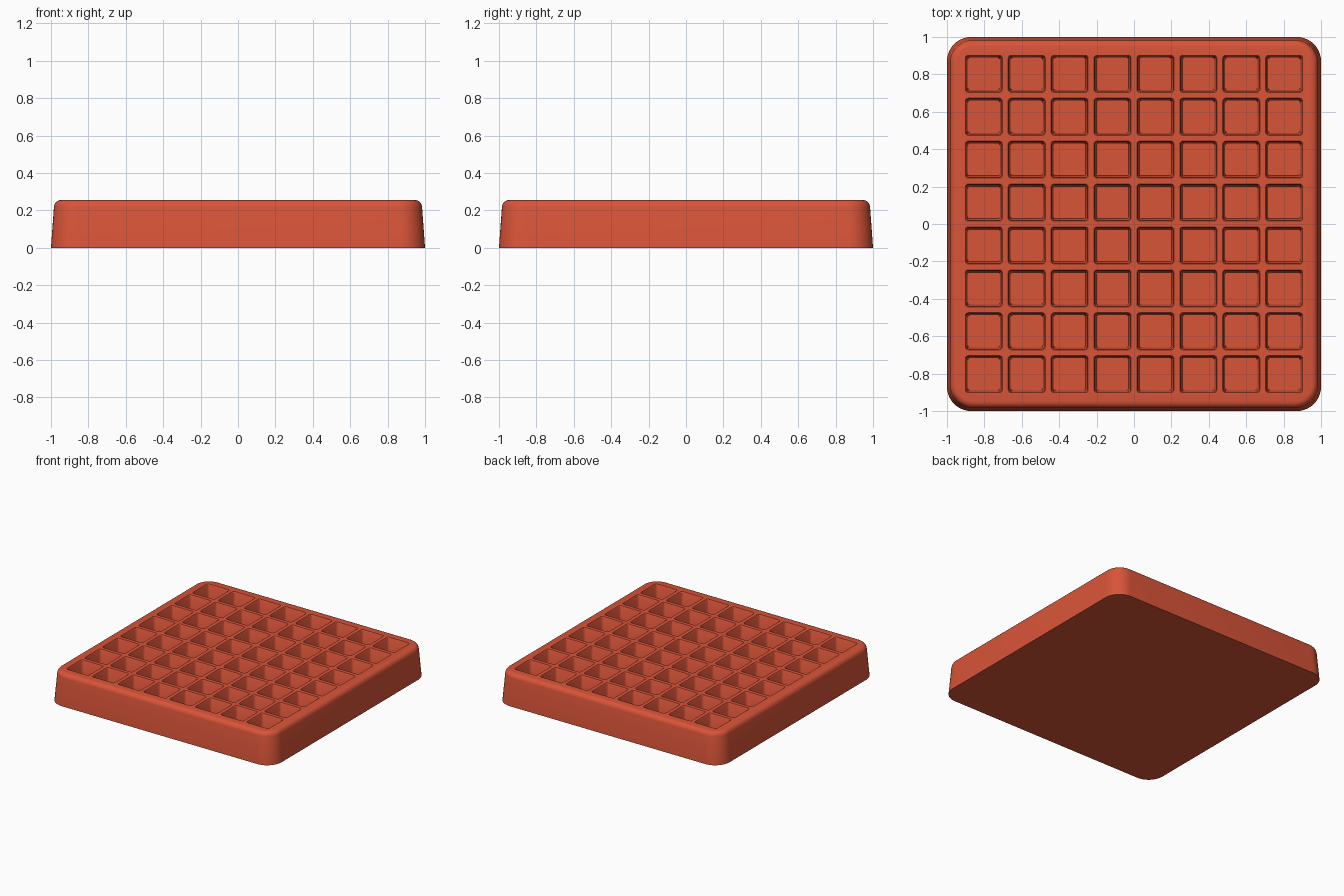
import bpy, bmesh, math

default = bpy.data.objects.get("Cube")
if default:
    bpy.data.objects.remove(default, do_unlink=True)

HEIGHT = 0.255
COUNT = 8
PITCH = 0.2294


def make_material(name, color):
    mat = bpy.data.materials.new(name)
    mat.use_nodes = True
    mat.diffuse_color = color
    for node in mat.node_tree.nodes:
        if node.type == 'BSDF_PRINCIPLED':
            node.inputs["Base Color"].default_value = color
    return mat


def rounded_square(half, radius, steps):
    """Outline of a rounded square, counter-clockwise."""
    points = []
    for corner in range(4):
        mid = math.radians(45 + 90 * corner)
        cx = math.copysign(half - radius, math.cos(mid))
        cy = math.copysign(half - radius, math.sin(mid))
        for i in range(steps + 1):
            a = math.radians(90 * (corner + i / steps))
            points.append((cx + radius * math.cos(a), cy + radius * math.sin(a)))
    return points


def loft(bm, rings, steps, center=(0, 0)):
    """Closed solid through (half size, corner radius, z) rings, bottom to top."""
    loops = []
    for half, radius, z in rings:
        loops.append([bm.verts.new((x + center[0], y + center[1], z))
                      for x, y in rounded_square(half, radius, steps)])
    for low, high in zip(loops, loops[1:]):
        n = len(low)
        for i in range(n):
            j = (i + 1) % n
            bm.faces.new((low[i], low[j], high[j], high[i]))
    bm.faces.new(loops[0][::-1])
    bm.faces.new(loops[-1])


def finish(bm, name):
    mesh = bpy.data.meshes.new(name)
    bm.to_mesh(mesh)
    bm.free()
    obj = bpy.data.objects.new(name, mesh)
    bpy.context.collection.objects.link(obj)
    return obj


# Tray body: drafted sides with a rounded top rim
fillet = 0.035
body_rings = [(1.0, 0.13, 0.0), (0.984, 0.125, HEIGHT - fillet)]
for i in range(1, 6):
    a = math.radians(18 * i)
    inset = fillet * (1 - math.cos(a))
    body_rings.append((0.983 - inset, 0.125 - inset,
                       HEIGHT - fillet * (1 - math.sin(a))))
bm = bmesh.new()
loft(bm, body_rings, 10)
tray = finish(bm, "tray")
tray.data.materials.append(make_material("terracotta red", (0.694, 0.089, 0.040, 1)))

# Pocket cutters: tapered walls with a softened mouth
pocket_rings = [(0.086, 0.010, 0.05), (0.094, 0.012, HEIGHT - 0.008),
                (0.099, 0.014, HEIGHT), (0.104, 0.016, HEIGHT + 0.012)]
bm = bmesh.new()
for row in range(COUNT):
    for col in range(COUNT):
        offset = (COUNT - 1) / 2
        loft(bm, pocket_rings, 3, ((col - offset) * PITCH, (row - offset) * PITCH))
cutter = finish(bm, "pocket_cutter")
cutter.data.materials.append(tray.data.materials[0])
cutter.hide_render = True

# Cut the pockets, then discard the cutter
bpy.ops.object.select_all(action='DESELECT')
bpy.context.view_layer.objects.active = tray
tray.select_set(True)
cut = tray.modifiers.new("pockets", 'BOOLEAN')
cut.operation = 'DIFFERENCE'
cut.solver = 'EXACT'
cut.object = cutter
bpy.ops.object.modifier_apply(modifier=cut.name)
bpy.data.objects.remove(cutter, do_unlink=True)
bpy.ops.object.shade_smooth_by_angle(angle=math.radians(30))
